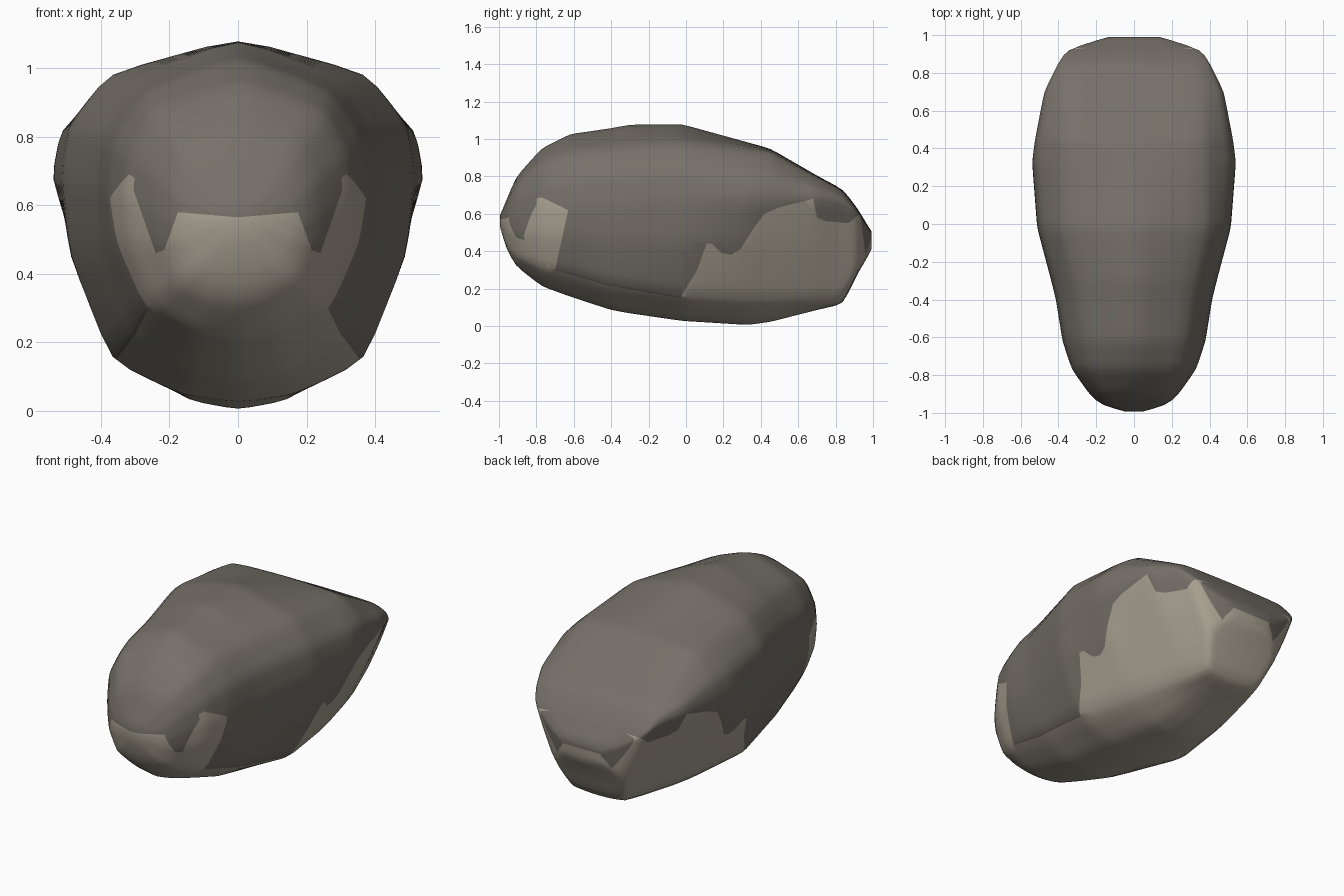
import bpy, bmesh, math
from mathutils import Vector

old = bpy.data.objects.get("Cube")
if old:
    bpy.data.objects.remove(old, do_unlink=True)


def material(name, rgb):
    m = bpy.data.materials.new(name)
    m.use_nodes = True
    m.diffuse_color = (*rgb, 1)
    bsdf = next(n for n in m.node_tree.nodes if n.type == 'BSDF_PRINCIPLED')
    bsdf.inputs["Base Color"].default_value = (*rgb, 1)
    bsdf.inputs["Roughness"].default_value = 0.8
    return m


# Stations along the body:
# y, half width, top, bottom, chine x, chine z, widest z, shoulder x, shoulder z
STATIONS = [(-1, .02, .58, .55, .01, .555, .565, .01, .575),
            (-.96, .17, .675, .41, .1, .43, .55, .11, .655),
            (-.91, .23, .8, .32, .17, .37, .57, .17, .765),
            (-.77, .33, .96, .21, .25, .31, .62, .25, .88),
            (-.62, .38, 1.037, .155, .29, .28, .64, .27, .935),
            (-.4, .415, 1.07, .083, .325, .215, .65, .3, .955),
            (-.3, .44, 1.09, .065, .34, .2, .66, .32, .965),
            (-.02, .515, 1.09, .025, .372, .145, .68, .38, .985),
            (.33, .545, .985, .003, .305, .13, .68, .37, .955),
            (.45, .53, .95, .02, .28, .128, .68, .365, .94),
            (.7, .48, .805, .085, .21, .122, .68, .36, .8),
            (.84, .41, .73, .118, .175, .13, .66, .33, .725),
            (.92, .36, .625, .285, .24, .31, .605, .28, .62),
            (.97, .21, .54, .365, .17, .385, .5, .17, .53),
            (1, .1, .495, .43, .06, .44, .465, .07, .49)]
# Colour borders: front in |x|, z and flank in y, z
FRONT = [(0, 0), (0, .565), (.175, .58), (.215, .47), (.24, .46), (.31, .66), (.34, .68), (.5, .68), (.5, 0)]
FLANK = [(-.8, 0), (-.8, .68), (-.775, .69), (-.63, .62), (-.7, .3), (-.43, .22), (-.03, .15),
         (.06, .3), (.11, .44), (.14, .44), (.19, .39), (.24, .38), (.29, .41), (.36, .52),
         (.42, .6), (.5, .635), (.68, .68), (.7, .58), (.75, .56), (.87, .55), (.93, .6),
         (.96, .38), (1.0, .49), (1.1, .49), (1.1, 0)]
FRONT_Y = -.8


def lerp(a, b, t):
    return tuple(p + (q - p) * t for p, q in zip(a, b))


def resample(rows, step):
    """Add evenly spaced stations between rows, keeping every row."""
    out = [rows[0]]
    for a, b in zip(rows, rows[1:]):
        n = max(1, math.ceil((b[0] - a[0]) / step))
        out += [lerp(a, b, k / n) for k in range(1, n + 1)]
    return out


def section(y, hw, top, bot, cx, cz, wz, sx, sz, n=4):
    """Closed cross-section: belly, chine, flank, shoulder, ridge."""
    fullness = .84 - .5 * min(max(y, 0), .45)
    corners = [(0, bot), (cx * .45, bot + (cz - bot) * .2), (cx, cz),
               (cx + fullness * (hw - cx), cz + .58 * (wz - cz)), (hw, wz),
               (sx + .85 * (hw - sx), (wz + sz) / 2), (sx, sz), (0, top)]
    half = [corners[0]]
    for a, b in zip(corners, corners[1:]):
        half += [lerp(a, b, k / n) for k in range(1, n + 1)]
    return [(x, y, z) for x, z in half] + [(-x, y, z) for x, z in half[-2:0:-1]]


def inside(u, v, poly):
    hit = False
    for (a, b), (c, d) in zip(poly, poly[1:] + poly[:1]):
        if (b > v) != (d > v) and u < a + (c - a) * (v - b) / (d - b):
            hit = not hit
    return hit


# Body loft
bm = bmesh.new()
loops = [[bm.verts.new(p) for p in section(*row)] for row in resample(STATIONS, .035)]
for a, b in zip(loops, loops[1:]):
    for i in range(len(a)):
        j = (i + 1) % len(a)
        bm.faces.new((a[i], a[j], b[j], b[i]))
bm.faces.new(loops[0][::-1])
bm.faces.new(loops[-1])

# Soften the ridges
for _ in range(2):
    bmesh.ops.smooth_vert(bm, verts=bm.verts, factor=.5,
                          use_axis_x=True, use_axis_y=True, use_axis_z=True)


def cut(point, normal, keep):
    """Slice only the faces that satisfy keep."""
    faces = [f for f in bm.faces if keep(f.calc_center_median())]
    edges = {e for f in faces for e in f.edges}
    verts = {v for f in faces for v in f.verts}
    bmesh.ops.bisect_plane(bm, geom=[*verts, *edges, *faces], dist=1e-5,
                           plane_co=point, plane_no=normal)


# Cut crisp colour borders into the skin
cut(Vector((0, FRONT_Y, 0)), Vector((0, 1, 0)), lambda c: True)
pad = .05
for (a, b), (c, d) in zip(FLANK[1:], FLANK[2:-1]):
    def near(p, a=a, b=b, c=c, d=d):
        return (p.y > FRONT_Y and min(a, c) - pad < p.y < max(a, c) + pad
                and min(b, d) - pad < p.z < max(b, d) + pad)
    cut(Vector((0, a, b)), Vector((0, b - d, c - a)), near)
for (a, b), (c, d) in zip(FRONT[1:], FRONT[2:-1]):
    for s in (1, -1):
        def near(p, a=a, b=b, c=c, d=d, s=s):
            return (p.y < FRONT_Y and min(a, c) - pad < s * p.x < max(a, c) + pad
                    and min(b, d) - pad < p.z < max(b, d) + pad)
        cut(Vector((s * a, 0, b)), Vector((s * (b - d), 0, c - a)), near)

# Pale underside, dark back
for f in bm.faces:
    c = f.calc_center_median()
    pale = inside(abs(c.x), c.z, FRONT) if c.y < FRONT_Y else inside(c.y, c.z, FLANK)
    f.material_index = int(pale)
    f.smooth = True
bmesh.ops.recalc_face_normals(bm, faces=bm.faces)

mesh = bpy.data.meshes.new("body")
bm.to_mesh(mesh)
bm.free()
mesh.materials.append(material("dark grey brown", (.18, .162, .138)))
mesh.materials.append(material("pale stone", (.40, .36, .29)))
body = bpy.data.objects.new("body", mesh)
bpy.context.collection.objects.link(body)
